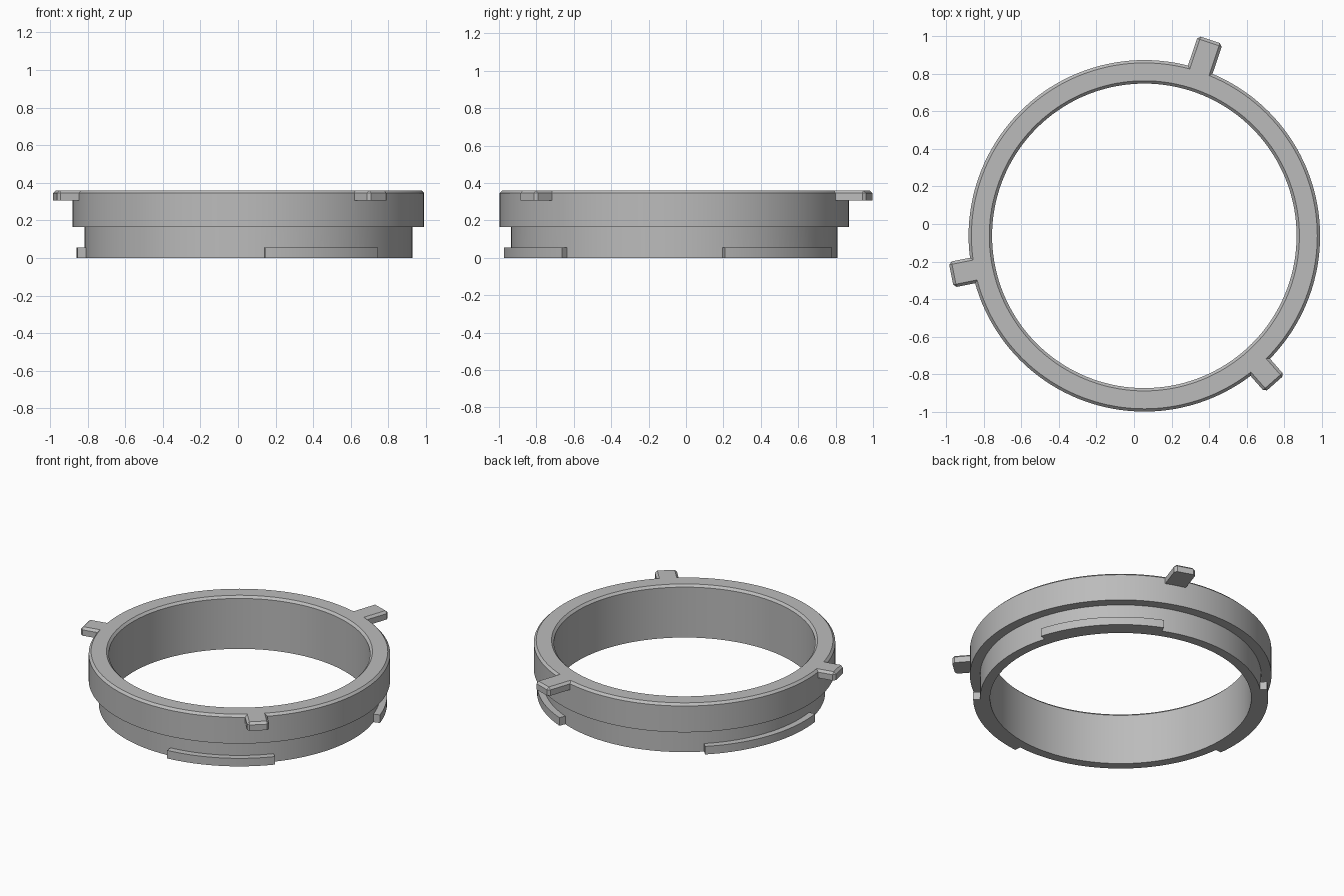
import bpy, bmesh, math
from mathutils import Matrix, Vector

if "Cube" in bpy.data.objects:
    bpy.data.objects.remove(bpy.data.objects["Cube"], do_unlink=True)

CENTRE = Vector((0.055, -0.063, 0))
HEIGHT = 0.36
CHAMFER = 0.015
SEGMENTS = 144

grey = bpy.data.materials.new("plain_grey")
grey.use_nodes = True
grey.diffuse_color = (0.5, 0.5, 0.5, 1)
grey.node_tree.nodes["Principled BSDF"].inputs["Base Color"].default_value = grey.diffuse_color


def make_object(name, bm):
    bmesh.ops.recalc_face_normals(bm, faces=bm.faces)
    mesh = bpy.data.meshes.new(name)
    bm.to_mesh(mesh)
    bm.free()
    mesh.materials.append(grey)
    obj = bpy.data.objects.new(name, mesh)
    obj.location = CENTRE
    bpy.context.collection.objects.link(obj)
    return obj


def revolve(name, profile, start, end, steps):
    """Sweep a closed (radius, z) profile around z; angles in degrees."""
    full = end - start >= 360
    bm = bmesh.new()
    loops = []
    for i in range(steps if full else steps + 1):
        a = math.radians(start + (end - start) * i / steps)
        loops.append([bm.verts.new((r * math.cos(a), r * math.sin(a), z)) for r, z in profile])
    n = len(profile)
    for i in range(steps):
        a, b = loops[i], loops[(i + 1) % len(loops)]
        for j in range(n):
            k = (j + 1) % n
            bm.faces.new((a[j], a[k], b[k], b[j]))
    if not full:
        bm.faces.new(loops[0])
        bm.faces.new(loops[-1])
    return make_object(name, bm)


def tab(name, angle, tip):
    """Radial block with its top and tip corners chamfered."""
    inner, width, low = 0.87, 0.138, 0.305
    bm = bmesh.new()
    bmesh.ops.create_cube(bm, size=1, matrix=Matrix.Translation(((inner + tip) / 2, 0, (low + HEIGHT) / 2))
                          @ Matrix.Diagonal((tip - inner, width, HEIGHT - low, 1)))

    def outer(e):
        mid = (e.verts[0].co + e.verts[1].co) / 2
        on_top = mid.z > HEIGHT - 0.001 and mid.x > inner + 0.001
        upright = abs(e.verts[0].co.z - e.verts[1].co.z) > 0.01 and mid.x > tip - 0.001
        return on_top or upright

    bmesh.ops.bevel(bm, geom=[e for e in bm.edges if outer(e)], offset=CHAMFER,
                    segments=1, affect='EDGES')
    bmesh.ops.rotate(bm, verts=bm.verts, cent=(0, 0, 0),
                     matrix=Matrix.Rotation(math.radians(angle), 3, 'Z'))
    return make_object(name, bm)


# Stepped ring: narrow neck below, wide collar above, chamfered rims
ring_profile = [(0.81, 0), (0.872, 0), (0.872, 0.165), (0.935, 0.165),
                (0.935, HEIGHT - CHAMFER), (0.935 - CHAMFER, HEIGHT),
                (0.81 + CHAMFER, HEIGHT), (0.81, HEIGHT - CHAMFER)]
ring = revolve("mounting_ring", ring_profile, 0, 360, SEGMENTS)

# Three grip tabs at the top, one of them longer
parts = [tab("grip_tab", angle, tip)
         for angle, tip in ((71.4, 1.1), (191.4, 1.048), (311.4, 1.048))]

# Three bayonet lugs of unequal length around the foot of the neck
lug_profile = [(0.84, 0), (0.915, 0), (0.915, 0.055), (0.84, 0.055)]
parts += [revolve("bayonet_lug", lug_profile, start, end, 20)
          for start, end in ((-84.4, -41), (17.3, 67), (133, 187.3))]

# Fuse tabs and lugs into the ring
bpy.context.view_layer.objects.active = ring
for part in parts:
    union = ring.modifiers.new("fuse", 'BOOLEAN')
    union.operation = 'UNION'
    union.solver = 'EXACT'
    union.object = part
    bpy.ops.object.modifier_apply(modifier=union.name)
    bpy.data.objects.remove(part, do_unlink=True)

# Smooth curved walls, keep crisp edges
bpy.ops.object.select_all(action='DESELECT')
ring.select_set(True)
bpy.ops.object.shade_smooth_by_angle(angle=math.radians(25))
